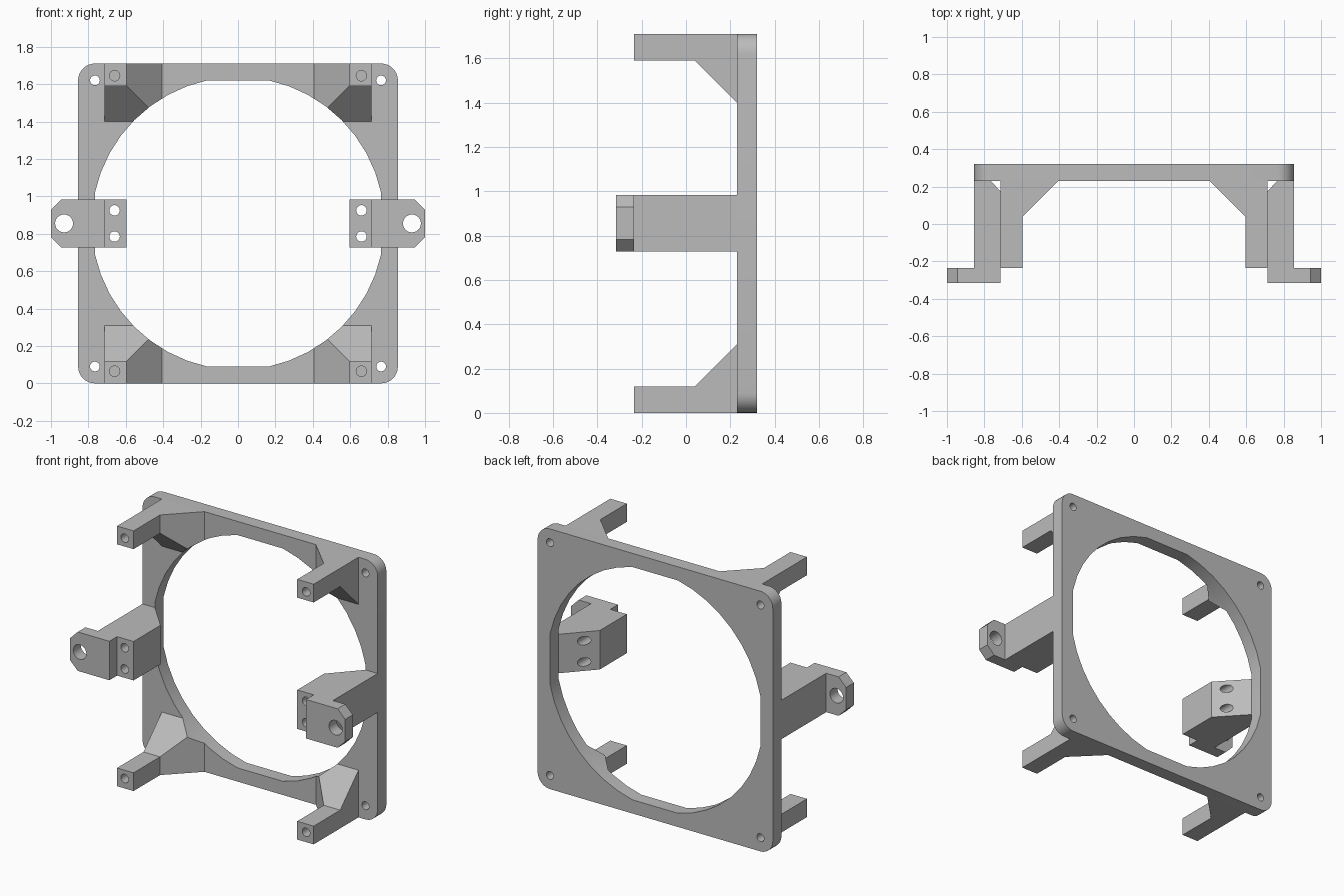
import bpy
import bmesh
from math import cos, sin, radians, hypot, atan2, pi

if "Cube" in bpy.data.objects:
    bpy.data.objects.remove(bpy.data.objects["Cube"], do_unlink=True)

MID = 0.855            # half width of the plate and height of its centre
BACK, FACE, TIP = 0.32, 0.23, -0.235
POST_IN, POST_OUT, KNEE = 0.595, 0.715, 0.04

grey = bpy.data.materials.new("plain grey")
grey.use_nodes = True
colour = (0.5, 0.5, 0.5, 1)
grey.diffuse_color = colour
grey.node_tree.nodes["Principled BSDF"].inputs["Base Color"].default_value = colour


def loft(name, rings):
    """Solid skinned over matching rings of points."""
    bm = bmesh.new()
    loops = [[bm.verts.new(p) for p in ring] for ring in rings]
    for a, b in zip(loops, loops[1:]):
        for i in range(len(a)):
            j = (i + 1) % len(a)
            bm.faces.new((a[i], a[j], b[j], b[i]))
    bm.faces.new(loops[0])
    bm.faces.new(loops[-1])
    bmesh.ops.recalc_face_normals(bm, faces=bm.faces)
    mesh = bpy.data.meshes.new(name)
    bm.to_mesh(mesh)
    bm.free()
    mesh.materials.append(grey)
    obj = bpy.data.objects.new(name, mesh)
    bpy.context.collection.objects.link(obj)
    return obj


def prism_y(name, outline, y0, y1):
    return loft(name, [[(x, y, z) for x, z in outline] for y in (y0, y1)])


def bore(x, z, r, y0, y1):
    ring = [(x + r * cos(2 * pi * i / 24), z + r * sin(2 * pi * i / 24)) for i in range(24)]
    return prism_y("bore_cutter", ring, y0, y1)


def cut(obj, cutters):
    """Subtract the cutters, bake the result and shade it."""
    for c in cutters:
        c.hide_render = True
        mod = obj.modifiers.new("cut", 'BOOLEAN')
        mod.operation, mod.solver, mod.object = 'DIFFERENCE', 'EXACT', c
    bpy.context.view_layer.update()
    graph = bpy.context.evaluated_depsgraph_get()
    mesh = bpy.data.meshes.new_from_object(obj.evaluated_get(graph))
    obj.modifiers.clear()
    obj.data = mesh
    for c in cutters:
        bpy.data.objects.remove(c, do_unlink=True)
    bpy.ops.object.select_all(action='DESELECT')
    obj.select_set(True)
    bpy.context.view_layer.objects.active = obj
    bpy.ops.object.shade_smooth_by_angle(angle=radians(30))


def opening():
    """Round opening, flattened where it nears the plate's four sides."""
    flat, half = 0.765, 0.165
    r, start = hypot(flat, half), atan2(half, flat)
    step = (pi / 2 - 2 * start) / 8
    angles = [q * pi / 2 + start + k * step for q in range(4) for k in range(9)]
    return prism_y("opening_cutter", [(r * cos(a), MID + r * sin(a)) for a in angles], -1, 1)


# Square plate with rounded corners
corner = 0.09
outline = []
for q, (sx, sz) in enumerate([(1, 1), (-1, 1), (-1, -1), (1, -1)]):
    for k in range(9):
        a = (q + k / 8) * pi / 2
        outline.append((sx * (MID - corner) + corner * cos(a),
                        MID + sz * (MID - corner) + corner * sin(a)))
plate = prism_y("frame_plate", outline, FACE, BACK)
cut(plate, [opening()] + [bore(sx * 0.765, MID + sz * 0.765, 0.026, 0, 1)
                          for sx in (-1, 1) for sz in (-1, 1)])

for sx, side in ((1, "left"), (-1, "right")):
    # Corner posts, flaring into a two-way gusset at the plate
    for sz, level in ((1, "upper"), (-1, "lower")):
        rings = []
        for y, grow in ((TIP, 0), (KNEE, 0), (FACE, FACE - KNEE)):
            inner, depth = POST_IN - grow, MID - 0.12 - grow
            rings.append([(sx * x, y, MID + sz * z) for x, z in
                          ((inner, depth), (POST_OUT, depth), (POST_OUT, MID), (inner, MID))])
        post = loft(f"{level}_{side}_post", rings)
        cut(post, [opening(), bore(sx * 0.66, MID + sz * 0.79, 0.028, -1, 0)])

    # Side arm with stepped front
    half = 0.128
    profile = [(POST_IN, TIP), (POST_OUT, TIP), (POST_OUT, -0.315), (MID, -0.315),
               (MID, FACE), (0.765, FACE), (POST_IN, 0.045)]
    arm = loft(f"{side}_arm", [[(sx * x, y, MID + h) for x, y in profile]
                               for h in (-half, half)])
    cut(arm, [bore(sx * 0.66, MID + h, 0.028, -1, 1) for h in (-0.07, 0.07)])

    # Mounting ear with clipped corners
    ear_outline = [(MID, -half), (0.945, -half), (1, -0.073),
                   (1, 0.073), (0.945, half), (MID, half)]
    ear = prism_y(f"{side}_ear", [(sx * x, MID + z) for x, z in ear_outline], -0.315, TIP)
    cut(ear, [bore(sx * 0.93, MID, 0.048, -1, 1)])
